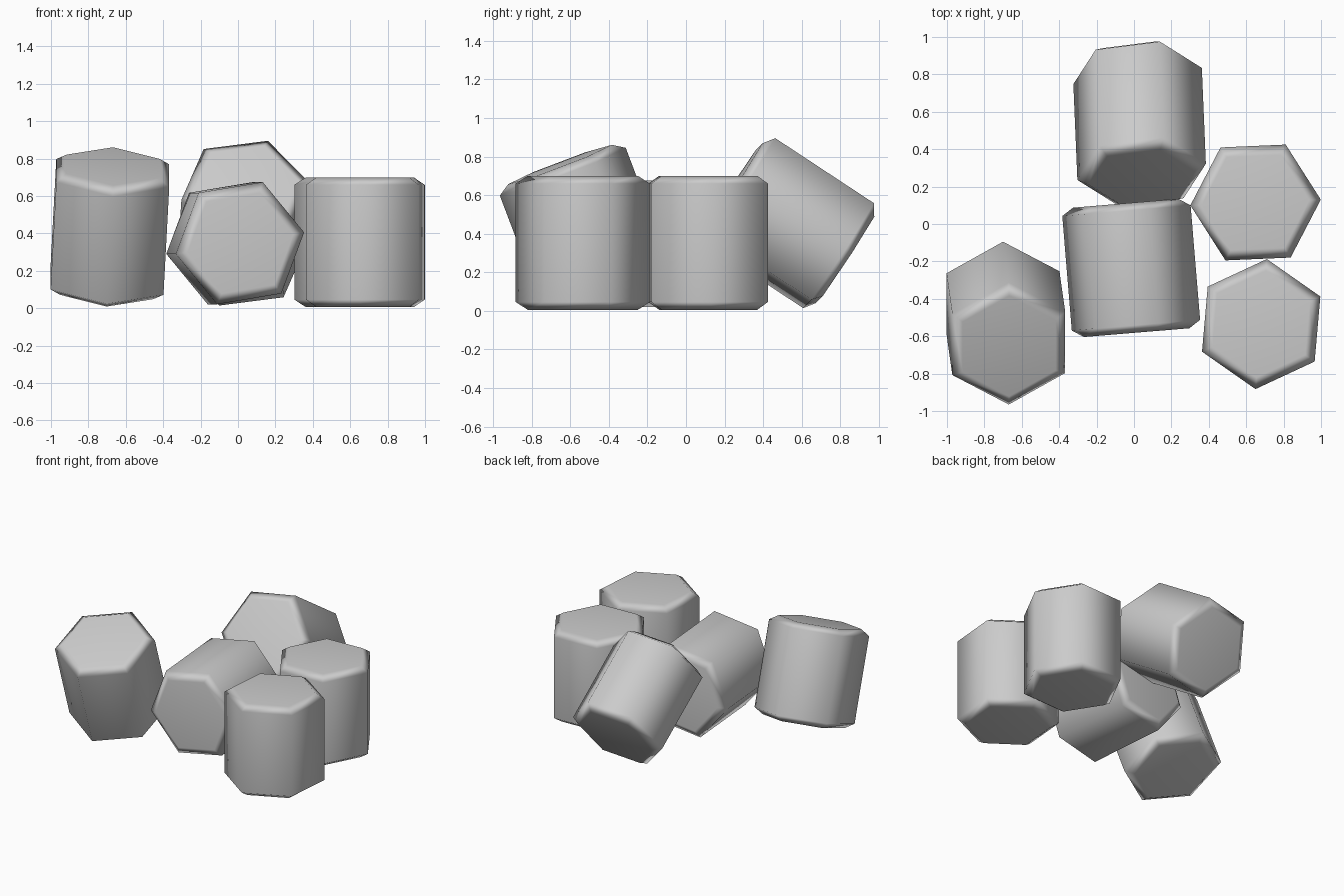
import bpy, bmesh
from math import cos, sin, radians
from mathutils import Vector

if "Cube" in bpy.data.objects:
    bpy.data.objects.remove(bpy.data.objects["Cube"])

R, CAP_R = 0.349, 0.287          # body and cap corner radius
HALF, BODY = 0.347, 0.307        # half length to cap and to chamfer start


def hex_block(name, centre, axis, roll):
    """Chamfered hexagonal prism along axis, turned by roll degrees."""
    c, a = Vector(centre), Vector(axis).normalized()
    u = (Vector((1, 0, 0)) - a * a.x).normalized()
    v = a.cross(u)
    bm = bmesh.new()
    rings = []
    for h, r in ((-HALF, CAP_R), (-BODY, R), (BODY, R), (HALF, CAP_R)):
        angles = [radians(roll + 60 * i) for i in range(6)]
        rings.append([bm.verts.new(c + a * h + u * r * cos(t) + v * r * sin(t))
                      for t in angles])
    for lo, hi in zip(rings, rings[1:]):
        for i in range(6):
            j = (i + 1) % 6
            bm.faces.new((lo[i], lo[j], hi[j], hi[i]))
    bm.faces.new(rings[0][::-1])
    bm.faces.new(rings[-1])
    for f in bm.faces:
        f.smooth = True
    mesh = bpy.data.meshes.new(name)
    bm.to_mesh(mesh)
    bm.free()
    ob = bpy.data.objects.new(name, mesh)
    bpy.context.collection.objects.link(ob)
    # keep caps and sides flat looking, blend over the chamfer
    ob.modifiers.new("weighted_normals", 'WEIGHTED_NORMAL')


# two upright blocks on the right
hex_block("upright_block_back", (0.65, 0.115, 0.353), (0, 0, 1), 2.5)
hex_block("upright_block_front", (0.68, -0.535, 0.353), (0, 0, 1), 25)
# block lying on its side in the middle
hex_block("lying_block", (-0.015, -0.235, 0.348), (0.083, -1, 0), 9.5)
# block leaning at the back
hex_block("leaning_block_back", (0.03, 0.535, 0.455), (0.035, -0.835, 0.55), 10)
# block tipped forward on the left
hex_block("tipped_block_left", (-0.685, -0.53, 0.435), (0.05, -0.355, 0.935), 30)
